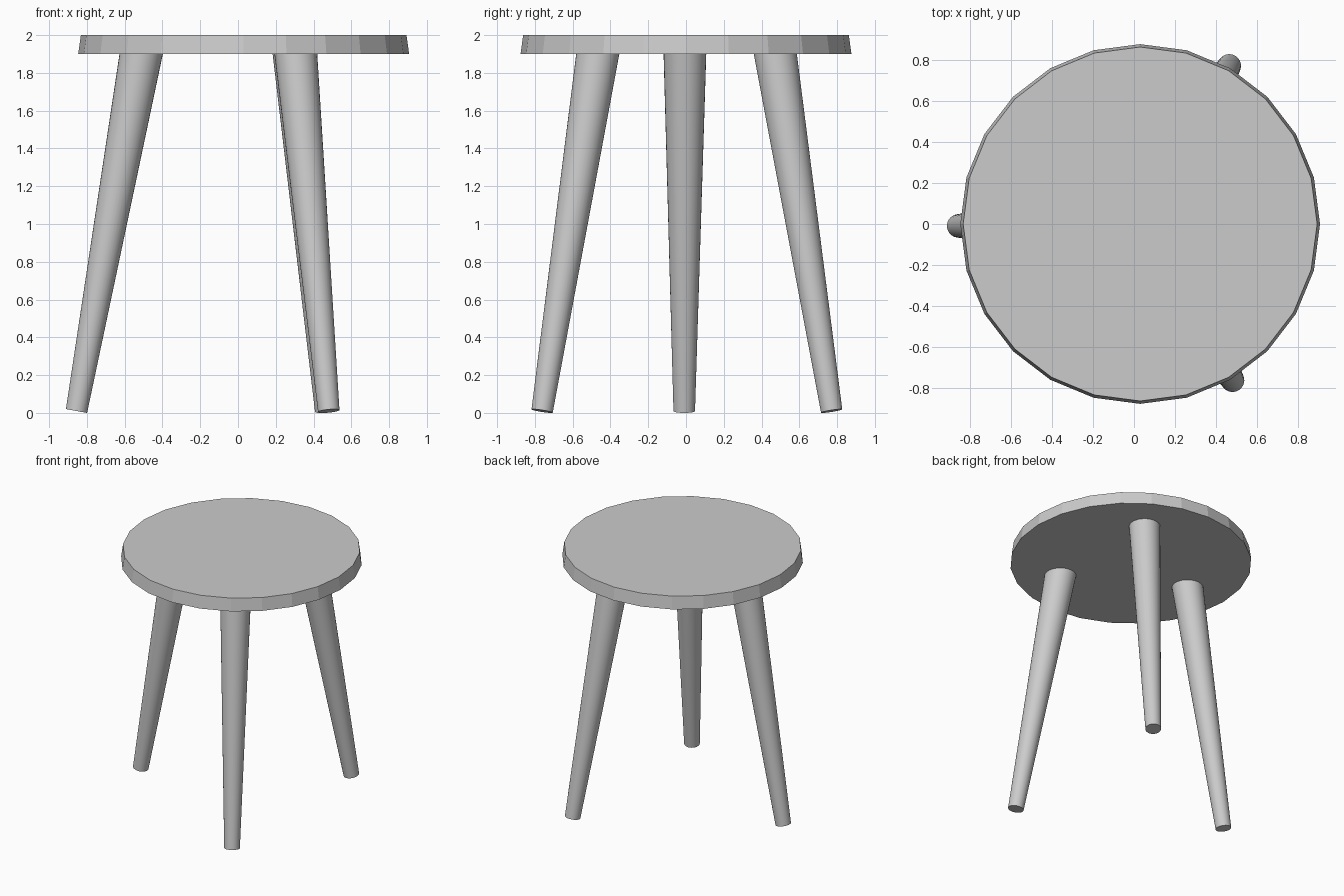
import bpy
import math
from mathutils import Vector

if "Cube" in bpy.data.objects:
    bpy.data.objects.remove(bpy.data.objects["Cube"])

CENTRE_X = 0.03


def cone(name, r_bottom, r_top, depth, sides, location):
    bpy.ops.mesh.primitive_cone_add(vertices=sides, radius1=r_bottom, radius2=r_top,
                                    depth=depth, location=location)
    obj = bpy.context.object
    obj.name = name
    return obj


# Seat: low-poly disc with slightly tapered edge, one corner pointing along +x
seat = cone("seat", 0.876, 0.862, 0.1, 24, (CENTRE_X, 0, 1.95))


# Legs: splayed, tapered, with ends cut square to the leg axis
def leg(name, degrees):
    a = math.radians(degrees)
    out = Vector((math.cos(a), math.sin(a), 0))
    base = Vector((CENTRE_X, 0, 0))
    foot = base + out * 0.885 + Vector((0, 0, 0.01))
    top = base + out * 0.537 + Vector((0, 0, 1.935))
    axis = top - foot
    obj = cone(name, 0.057, 0.114, axis.length, 32, (foot + top) / 2)
    obj.rotation_euler = axis.to_track_quat('Z', 'Y').to_euler()
    bpy.ops.object.shade_smooth_by_angle(angle=math.radians(30))


for name, degrees in (("back_leg", 60.6), ("left_leg", 180.6), ("front_leg", 300.6)):
    leg(name, degrees)
